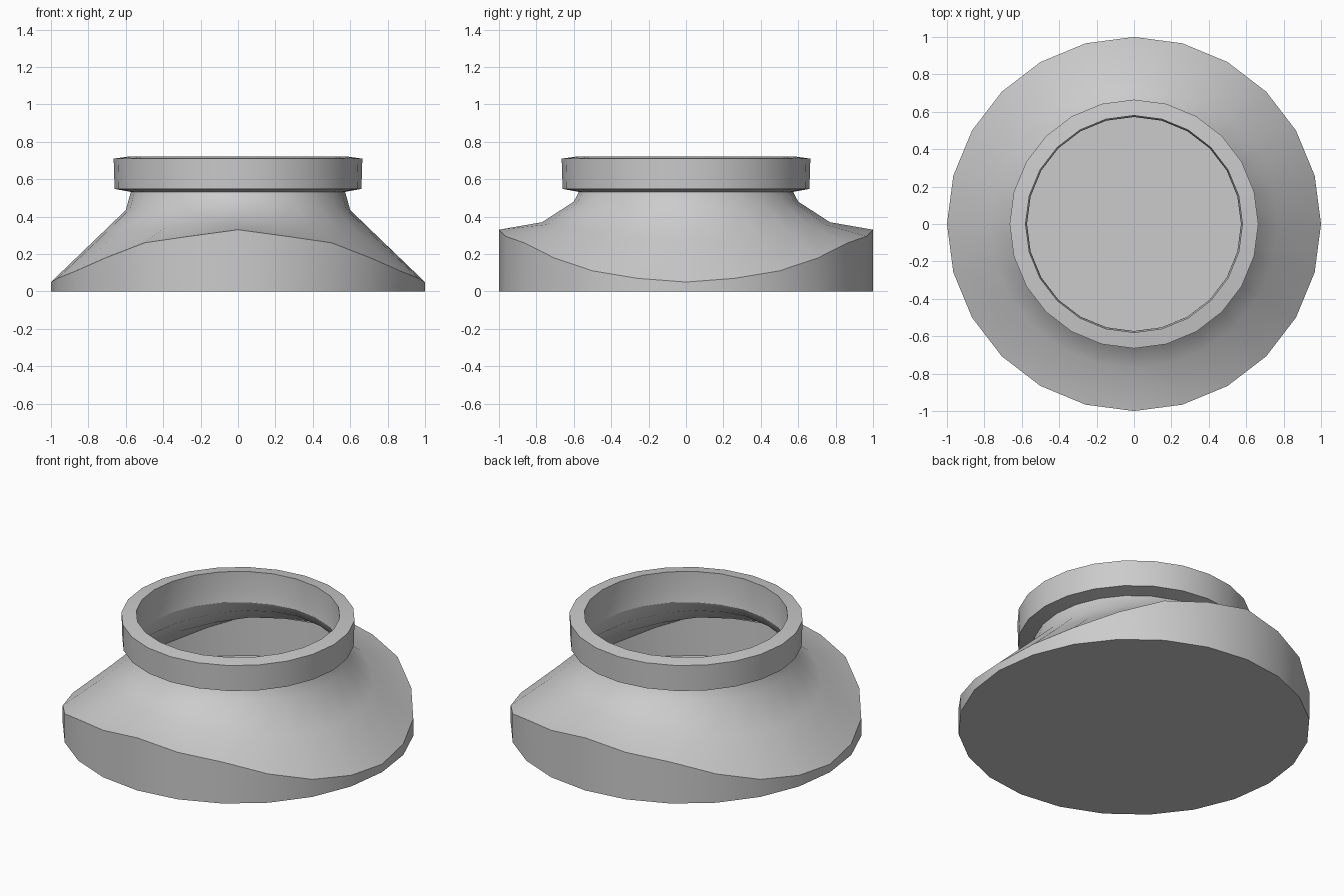
import bpy, bmesh, math

if "Cube" in bpy.data.objects:
    bpy.data.objects.remove(bpy.data.objects["Cube"])

SIDES = 24
# height of the saddle edge from the x axis (low) round to the y axis (high)
EDGE = [0.05, 0.07, 0.11, 0.18, 0.26, 0.295, 0.33]


def edge_weight(i):
    """0 on the x axis, 1 on the y axis."""
    k = i % 12
    k = k if k <= 6 else 12 - k
    return (EDGE[k] - 0.05) / 0.28


def loft(name, profile, close_bottom=False, closed_loop=False):
    """Stack rings of (radius, z on x axis, z on y axis) and bridge them."""
    bm = bmesh.new()
    rings = []
    for r, zx, zy in profile:
        ring = []
        for i in range(SIDES):
            a = 2 * math.pi * i / SIDES
            z = zx + (zy - zx) * edge_weight(i)
            ring.append(bm.verts.new((r * math.cos(a), r * math.sin(a), z)))
        rings.append(ring)
    pairs = list(zip(rings, rings[1:]))
    if closed_loop:
        pairs.append((rings[-1], rings[0]))
    for lo, hi in pairs:
        for i in range(SIDES):
            j = (i + 1) % SIDES
            bm.faces.new((lo[i], lo[j], hi[j], hi[i]))
    if close_bottom:
        bm.faces.new(rings[0][::-1])
    mesh = bpy.data.meshes.new(name)
    bm.to_mesh(mesh)
    bm.free()
    ob = bpy.data.objects.new(name, mesh)
    bpy.context.collection.objects.link(ob)
    bpy.ops.object.select_all(action='DESELECT')
    ob.select_set(True)
    bpy.context.view_layer.objects.active = ob
    bpy.ops.object.shade_smooth_by_angle(angle=math.radians(32))
    return ob


# hollow body: floor, saddle-edged wall and flaring neck
loft("saddle_body", [
    (1.0, 0.0, 0.0),
    (1.0, 0.05, 0.33),
    (0.77, 0.271, 0.37),
    (0.60, 0.435, 0.48),
    (0.572, 0.535, 0.535),
], close_bottom=True)

# collar rim, open in the middle
loft("collar_rim", [(r, z, z) for r, z in [
    (0.572, 0.532),
    (0.66, 0.548),
    (0.665, 0.71),
    (0.58, 0.722),
    (0.58, 0.595),
]], closed_loop=True)
